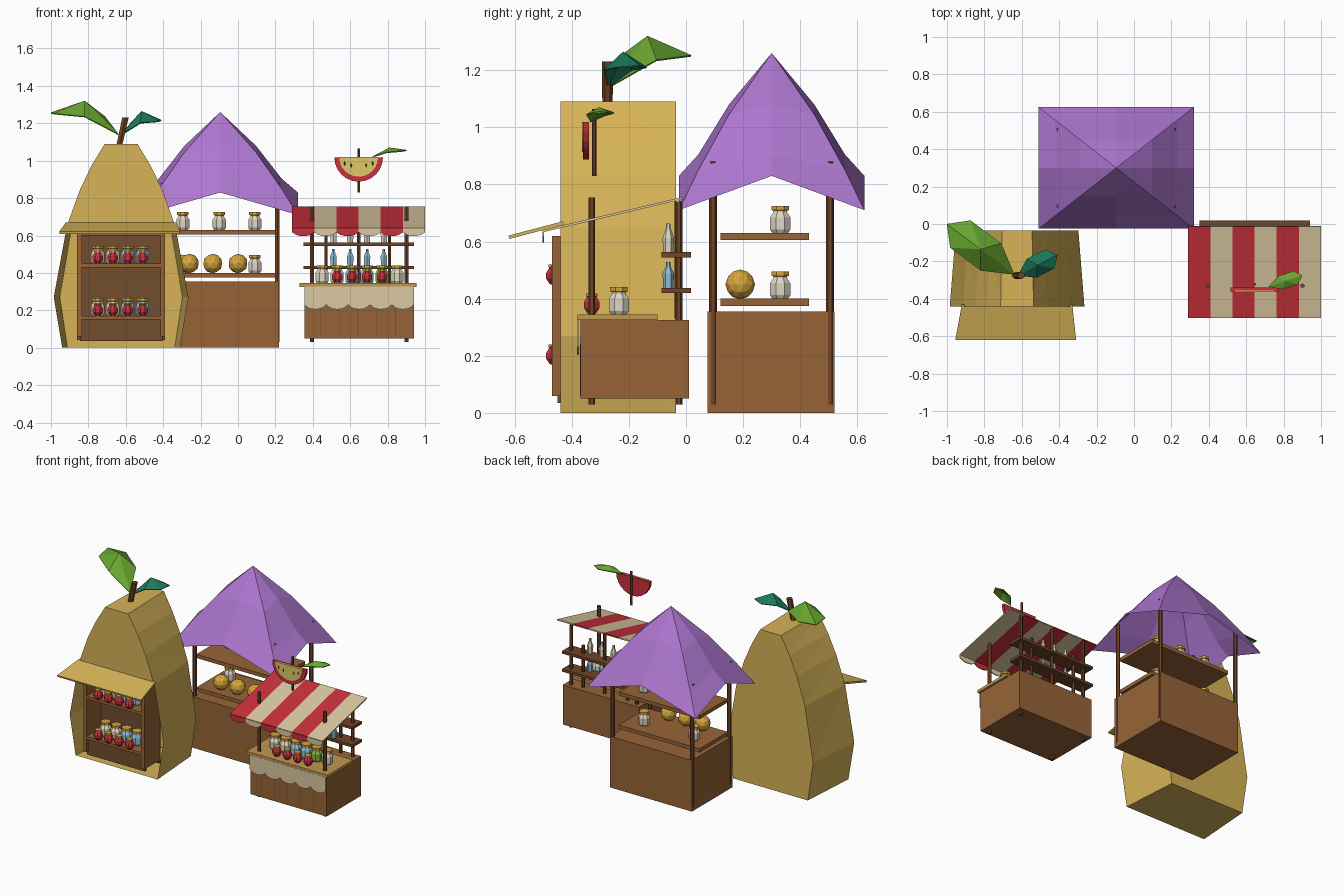
import bpy, bmesh, math
from mathutils import Vector

if "Cube" in bpy.data.objects:
    bpy.data.objects.remove(bpy.data.objects["Cube"])

MATS = {}
PALETTE = dict(pear=(214, 178, 88), wood=(150, 100, 58), dark=(112, 78, 48), post=(112, 70, 42),
               purple=(172, 118, 206), red=(200, 52, 62), cream=(218, 200, 160), white=(222, 214, 196),
               gold=(214, 164, 62), blue=(140, 190, 215), green=(104, 164, 52), teal=(34, 120, 92),
               jargreen=(130, 180, 70), counter=(190, 150, 80), flesh=(222, 200, 105), seed=(60, 42, 30))


def mat(name):
    if name not in MATS:
        m = bpy.data.materials.new(name)
        m.diffuse_color = [(c / 255) ** 2.2 for c in PALETTE[name]] + [1]
        m.use_nodes = True
        m.node_tree.nodes["Principled BSDF"].inputs["Base Color"].default_value = m.diffuse_color
        MATS[name] = m
    return MATS[name]


def mesh(name, verts, faces, *cols, idx=None, thick=0):
    me = bpy.data.meshes.new(name)
    me.from_pydata([tuple(v) for v in verts], [], faces)
    for c in cols:
        me.materials.append(mat(c))
    if idx:
        me.polygons.foreach_set("material_index", idx)
    bm = bmesh.new()
    bm.from_mesh(me)
    bmesh.ops.recalc_face_normals(bm, faces=bm.faces)
    bm.to_mesh(me)
    bm.free()
    ob = bpy.data.objects.new(name, me)
    bpy.context.collection.objects.link(ob)
    if thick:
        s = ob.modifiers.new("thickness", 'SOLIDIFY')
        s.thickness, s.offset = thick, 0
    return ob


def box(name, x0, x1, y0, y1, z0, z1, col):
    v = [(x, y, z) for x in (x0, x1) for y in (y0, y1) for z in (z0, z1)]
    f = [(0, 1, 3, 2), (4, 6, 7, 5), (0, 4, 5, 1), (2, 3, 7, 6), (0, 2, 6, 4), (1, 5, 7, 3)]
    return mesh(name, v, f, col)


def lathe(name, x, y, z, prof, *cols, split=99, n=8, lean=(0, 0)):
    """Revolve (radius, height) pairs; rings from 'split' up take the second colour."""
    v, f, idx = [], [], []
    for r, h in prof:
        for i in range(n):
            a = 2 * math.pi * (i + .5) / n
            v.append((x + r * math.cos(a) + lean[0] * h, y + r * math.sin(a) + lean[1] * h, z + h))
    for k in range(len(prof) - 1):
        for i in range(n):
            j = (i + 1) % n
            f.append((k * n + i, k * n + j, k * n + n + j, k * n + n + i))
            idx.append(int(k >= split))
    top = (len(prof) - 1) * n
    f += [tuple(range(n))[::-1], tuple(range(top, top + n))]
    idx += [0, int(split < 99)]
    return mesh(name, v, f, *cols, idx=idx)


def post(name, x, y, z0, z1, r=.012):
    lathe(name, x, y, z0, [(r, 0), (r, z1 - z0)], "post", n=6)


def jar(x, y, z, col="white"):
    lathe(col + "_jar", x, y, z, [(.03, 0), (.038, .012), (.038, .055), (.026, .072), (.026, .078),
          (.033, .08), (.033, .095)], col, "gold", split=4)


def small_jar(x, y, z):
    lathe("red_jar", x, y, z, [(.016, 0), (.03, .02), (.03, .04), (.018, .058), (.022, .06), (.022, .07)],
          "red", "gold", split=3)


def leaf(name, base, tip, w, arch, droop, col):
    b, t = Vector(base), Vector(tip)
    d = t - b
    p = Vector((-d.y, d.x, 0)).normalized() * w
    up = Vector((0, 0, 1))
    mid = b + d * .5 + up * arch
    s = [b + d * k + p * g + up * (arch * (1 - abs(k - .5) * 2) - droop) for g in (1, -1) for k in (.35, .8)]
    mesh(name, [b, mid, t] + s, [(0, 1, 3), (1, 4, 3), (1, 2, 4), (0, 5, 1), (1, 5, 6), (1, 6, 2)],
         col, thick=.006)


# --- Pear stall: open-fronted shell, narrower at the back
CX = -.625
prof = [(.315, 0), (.36, .27), (.29, .65), (.222, .84), (.16, .97), (.088, 1.09)]
v = []
for w, z in prof:
    v += [(CX - w, -.44, z), (CX + w, -.44, z), (CX + w * .91, -.035, z), (CX - w * .91, -.035, z)]
f = [(0, 1, 2, 3), (20, 21, 22, 23)]
for k in range(5):
    a, b = k * 4, k * 4 + 4
    f += [(a + 2, a + 3, b + 3, b + 2)]
    f += [(a + 1, a + 2, b + 1), (a + 2, b + 2, b + 1), (a, b, a + 3), (a + 3, b, b + 3)]
    if k >= 2:
        f += [(a, a + 1, b + 1, b)]
mesh("pear_shell", v, f, "pear")
mesh("pear_awning", [(-.92, -.43, .665), (-.33, -.43, .665), (-.31, -.62, .615), (-.955, -.62, .615)],
     [(0, 1, 2, 3)], "pear", thick=.012)
lathe("pear_stem", -.635, -.275, 1.08, [(.018, 0), (.02, .15)], "post", n=6, lean=(.22, 0))
leaf("large_pear_leaf", (-.64, -.27, 1.14), (-1, 0, 1.255), .09, .12, .03, "green")
leaf("small_pear_leaf", (-.62, -.275, 1.14), (-.41, -.165, 1.215), .055, .085, .025, "teal")

# Pear shelves
for x in (-.86, -.415):
    box("shelf_side", x, x + .025, -.47, -.30, .06, .62, "wood")
box("shelf_back", -.86, -.39, -.31, -.295, .04, .62, "dark")
box("shelf_base_panel", -.845, -.40, -.45, -.435, .035, .15, "dark")
for z in (.15, .43, .6):
    box("pear_shelf", -.85, -.40, -.468, -.30, z, z + .02, "wood")
for z in (.17, .45):
    for i, c in enumerate(("white", "white", "blue", "blue")):
        small_jar(-.75 + .08 * i, -.462, z)
        jar(-.75 + .08 * i, -.38, z, c)

# --- Purple-roofed stall
PX, PY = -.095, .3
box("purple_stall_counter", -.41, .22, .075, .52, 0, .355, "wood")
for sx in (-1, 1):
    for sy in (-1, 1):
        post("roof_post", PX + .305 * sx, PY + .205 * sy, .03, .88, .014)
for z in (.375, .605):
    box("stall_shelf", -.405, .215, .12, .43, z, z + .025, "wood")
# Roof rings: (fraction, mid-edge height, corner height)
v, f = [(PX, PY, 1.26)], []
for fr, zm, zc in ((.46, 1.08, 1.045), (.79, .905, .85), (1, .83, .71)):
    for i in range(8):
        a = math.pi / 4 * i
        v.append((PX + .415 * fr * round(math.cos(a) * 1.2), PY + .325 * fr * round(math.sin(a) * 1.2),
                  zc if i % 2 else zm))
for i in range(8):
    j = (i + 1) % 8
    f.append((0, 1 + i, 1 + j))
    for k in (1, 9):
        f.append((k + i, k + j, k + 8 + j, k + 8 + i))
mesh("purple_roof", v, f, "purple")
for x in (-.295, -.10, .09):
    jar(x, .33, .63)
for x in (-.295, .09):
    jar(x, .33, .40)
for x in (-.26, -.135, 0):
    bm = bmesh.new()
    bmesh.ops.create_icosphere(bm, subdivisions=2, radius=.052)
    me = bpy.data.meshes.new("melon")
    bm.to_mesh(me)
    bm.free()
    me.materials.append(mat("gold"))
    ob = bpy.data.objects.new("melon", me)
    ob.location = (x, .19, .45)
    bpy.context.collection.objects.link(ob)

# --- Striped stall
box("striped_stall_counter", .355, .94, -.37, .01, .05, .325, "wood")
box("counter_top", .33, .955, -.38, -.10, .325, .345, "counter")
for x in (.395, .90):
    post("front_awning_post", x, -.33, .03, .755)
    post("back_awning_post", x, -.025, .03, .74)
for x in (.47, .645, .81):
    post("rack_upright", x, -.03, .33, .74 if x == .645 else .62, .01)
for z in (.42, .545):
    box("rack_shelf", .35, .94, -.085, .018, z, z + .018, "post")
for i in range(4):
    x = .51 + .09 * i
    lathe("tall_bottle", x, -.062, .563, [(.018, 0), (.02, .05), (.008, .085), (.008, .1)], "white", n=6)
    lathe("rack_bottle", x, -.062, .438, [(.018, 0), (.02, .05), (.008, .075), (.008, .09)], "blue", n=6)


def scallops(name, x0, x1, y, ztop, zmin, zmax, count, col):
    n = count * 6
    v, f = [], []
    for i in range(n + 1):
        x = x0 + (x1 - x0) * i / n
        v += [(x, y, ztop), (x, y, zmax - (zmax - zmin) * abs(math.sin(math.pi * i / 6)) ** .6)]
    for i in range(n):
        f.append((2 * i, 2 * i + 2, 2 * i + 3, 2 * i + 1))
    mesh(name, v, f, col, thick=.006)


scallops("counter_cloth", .355, .94, -.378, .327, .205, .23, 5, "cream")
for i in range(5):
    box("counter_slat_gap", .44 + .1 * i, .444 + .1 * i, -.372, -.368, .06, .24, "dark")
# Awning stripes, each with a rounded valance
for i in range(6):
    c = "cream" if i % 2 else "red"
    x0, x1 = .29 + .1183 * i, .29 + .1183 * (i + 1)
    mesh("awning_stripe", [(x0, -.012, .752), (x1, -.012, .752), (x1, -.5, .637), (x0, -.5, .637)],
         [(0, 1, 2, 3)], c, thick=.008)
    scallops("awning_valance", x0, x1, -.5, .638, .597, .617, 1, c)
# Jars on the counter
for i, c in enumerate(("white", "white", "blue", "blue", "jargreen", "white")):
    jar(.45 + .08 * i, -.235, .345, c)
for i in range(4):
    small_jar(.53 + .08 * i, -.33, .348)


# Melon-slice sign
def half_disc(name, r, y0, y1, ztop, col, n=12):
    ring = [(.645 + r * math.cos(math.pi * i / n), ztop - r * math.sin(math.pi * i / n)) for i in range(n + 1)]
    m = n + 1
    v = [(x, y, z) for y in (y0, y1) for x, z in ring]
    f = [tuple(range(m)), tuple(range(m, 2 * m))[::-1]]
    f += [(i, (i + 1) % m, m + (i + 1) % m, m + i) for i in range(m)]
    mesh(name, v, f, col)


half_disc("slice_rind", .13, -.36, -.34, 1.018, "red")
half_disc("slice_flesh", .104, -.364, -.355, 1.0185, "flesh")
for x, z in ((.605, .975), (.685, .975), (.57, .985), (.72, .985)):
    mesh("slice_seed", [(x - .007, -.366, z), (x, -.366, z - .014), (x + .007, -.366, z), (x, -.366, z + .014)],
         [(0, 1, 2, 3)], "seed")
post("sign_stick", .645, -.322, .83, 1.065, .008)
leaf("sign_leaf", (.72, -.335, 1.02), (.9, -.275, 1.055), .036, .03, .01, "green")
